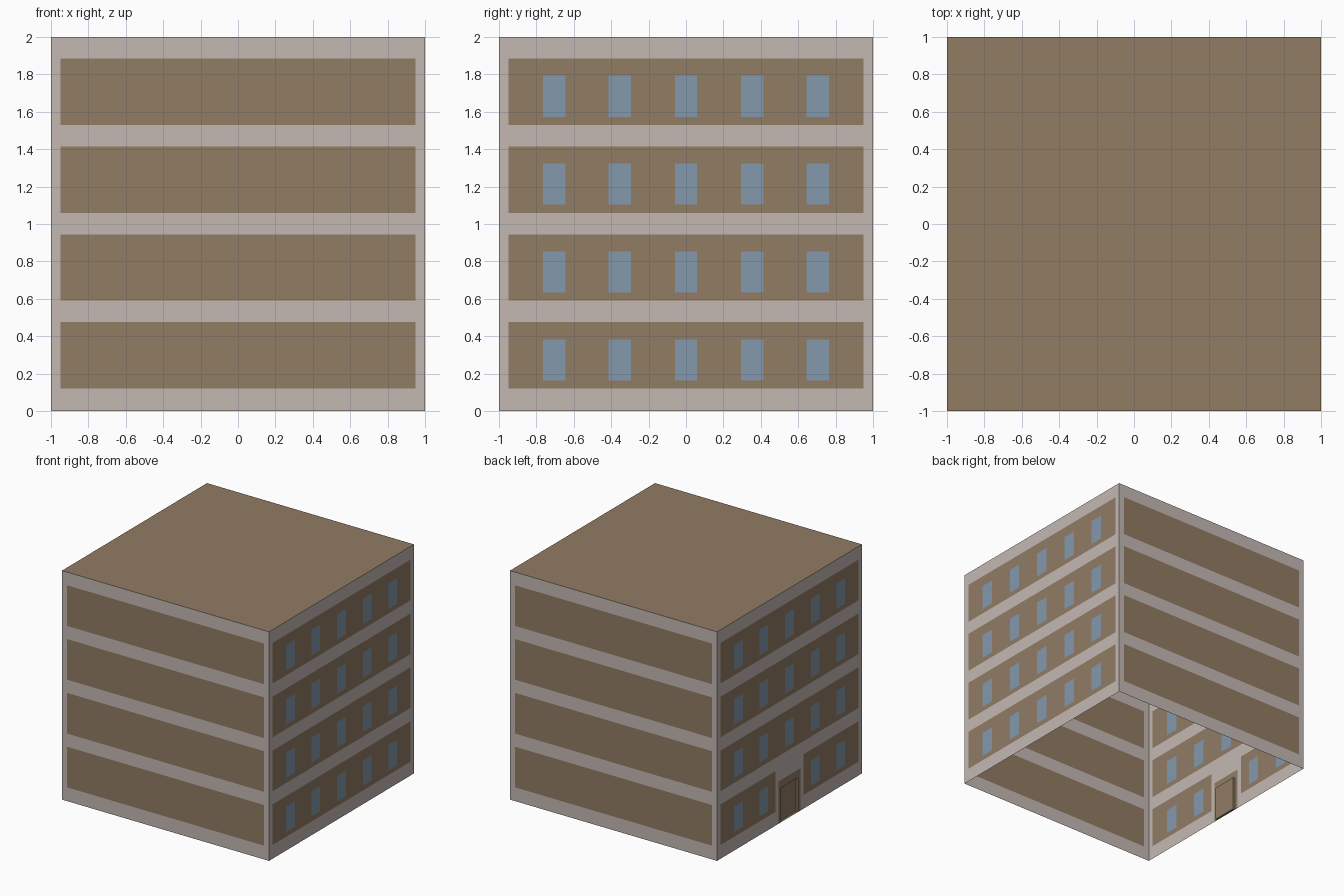
import bpy, bmesh
from mathutils import Matrix
from math import radians

if "Cube" in bpy.data.objects:
    bpy.data.objects.remove(bpy.data.objects["Cube"], do_unlink=True)


def material(name, rgb):
    m = bpy.data.materials.new(name)
    m.use_nodes = True
    m.diffuse_color = (*rgb, 1)
    m.node_tree.nodes["Principled BSDF"].inputs["Base Color"].default_value = (*rgb, 1)
    return m


PLASTER, BROWN, GLASS = 0, 1, 2
MATS = [material("pale_plaster", (0.55, 0.485, 0.455)),
        material("brown_render", (0.285, 0.2, 0.127)),
        material("blue_glass", (0.23, 0.315, 0.415))]

FLOOR = 0.47                      # storey height
FLOORS = [i * FLOOR for i in range(4)]
PANEL = (0.12, 0.475)             # panel bottom and top within a storey
WINDOW = (0.163, 0.383)           # window bottom and top within a storey
BAYS = [-0.705, -0.355, 0, 0.355, 0.705]
HALF_W = 0.06                     # half window width
DOOR_W, DOOR_H, DEPTH = 0.115, 0.3, 0.02
TRIM_W, TRIM_H, GAP_W = 0.15, 0.37, 0.19


def finish(name, bm):
    mesh = bpy.data.meshes.new(name)
    bm.to_mesh(mesh)
    bm.free()
    for m in MATS:
        mesh.materials.append(m)
    ob = bpy.data.objects.new(name, mesh)
    bpy.context.collection.objects.link(ob)
    return ob


def paint(u, z, windows, door):
    """Material at a point of the wall, or None for the doorway."""
    if door and z < FLOOR + PANEL[0]:
        if abs(u) < DOOR_W and z < DOOR_H:
            return None
        if abs(u) < TRIM_W and z < TRIM_H:
            return BROWN
        if abs(u) < GAP_W:
            return PLASTER
    for base in FLOORS:
        if PANEL[0] < z - base < PANEL[1] and abs(u) < 0.95:
            in_row = WINDOW[0] < z - base < WINDOW[1]
            if windows and in_row and any(abs(u - b) < HALF_W for b in BAYS):
                return GLASS
            return BROWN
    return PLASTER


def wall(name, turn, windows=False, door=False):
    """Flat sheet cut along every painted edge, then turned into place."""
    us, zs = {-1, 1, -0.95, 0.95}, {0, 2}
    for base in FLOORS:
        zs.update(base + h for h in PANEL + (WINDOW if windows else ()))
    if windows:
        us.update(b + s * HALF_W for b in BAYS for s in (-1, 1))
    if door:
        us.update(s * w for w in (DOOR_W, TRIM_W, GAP_W) for s in (-1, 1))
        zs.update((DOOR_H, TRIM_H))
    us, zs = sorted(us), sorted(zs)
    bm = bmesh.new()
    grid = [[bm.verts.new((u, -1, z)) for z in zs] for u in us]
    for i in range(len(us) - 1):
        for j in range(len(zs) - 1):
            mat = paint((us[i] + us[i + 1]) / 2, (zs[j] + zs[j + 1]) / 2, windows, door)
            if mat is not None:
                f = bm.faces.new((grid[i][j], grid[i + 1][j],
                                  grid[i + 1][j + 1], grid[i][j + 1]))
                f.material_index = mat
    bmesh.ops.delete(bm, geom=[v for v in bm.verts if not v.link_faces], context='VERTS')
    bm.transform(Matrix.Rotation(radians(turn), 4, 'Z'))
    return finish(name, bm)


# Four walls of a hollow block, open underneath
wall("front_wall", 0)
wall("right_wall", 90, windows=True)
wall("back_wall", 180)
wall("left_wall", 270, windows=True, door=True)

# Flat roof
bm = bmesh.new()
bmesh.ops.create_grid(bm, x_segments=1, y_segments=1, size=1,
                      matrix=Matrix.Translation((0, 0, 2)))
for f in bm.faces:
    f.material_index = BROWN
finish("roof", bm)

# Recessed door: shallow box with its outer side left open
bm = bmesh.new()
bmesh.ops.create_cube(bm, size=1, matrix=Matrix.Translation((DEPTH / 2 - 1, 0, DOOR_H / 2))
                      @ Matrix.Diagonal((DEPTH, 2 * DOOR_W, DOOR_H, 1)))
outer = [f for f in bm.faces if f.normal.x < -0.5]
bmesh.ops.delete(bm, geom=outer, context='FACES')
bmesh.ops.reverse_faces(bm, faces=bm.faces[:])
for f in bm.faces:
    f.material_index = BROWN
finish("recessed_door", bm)
